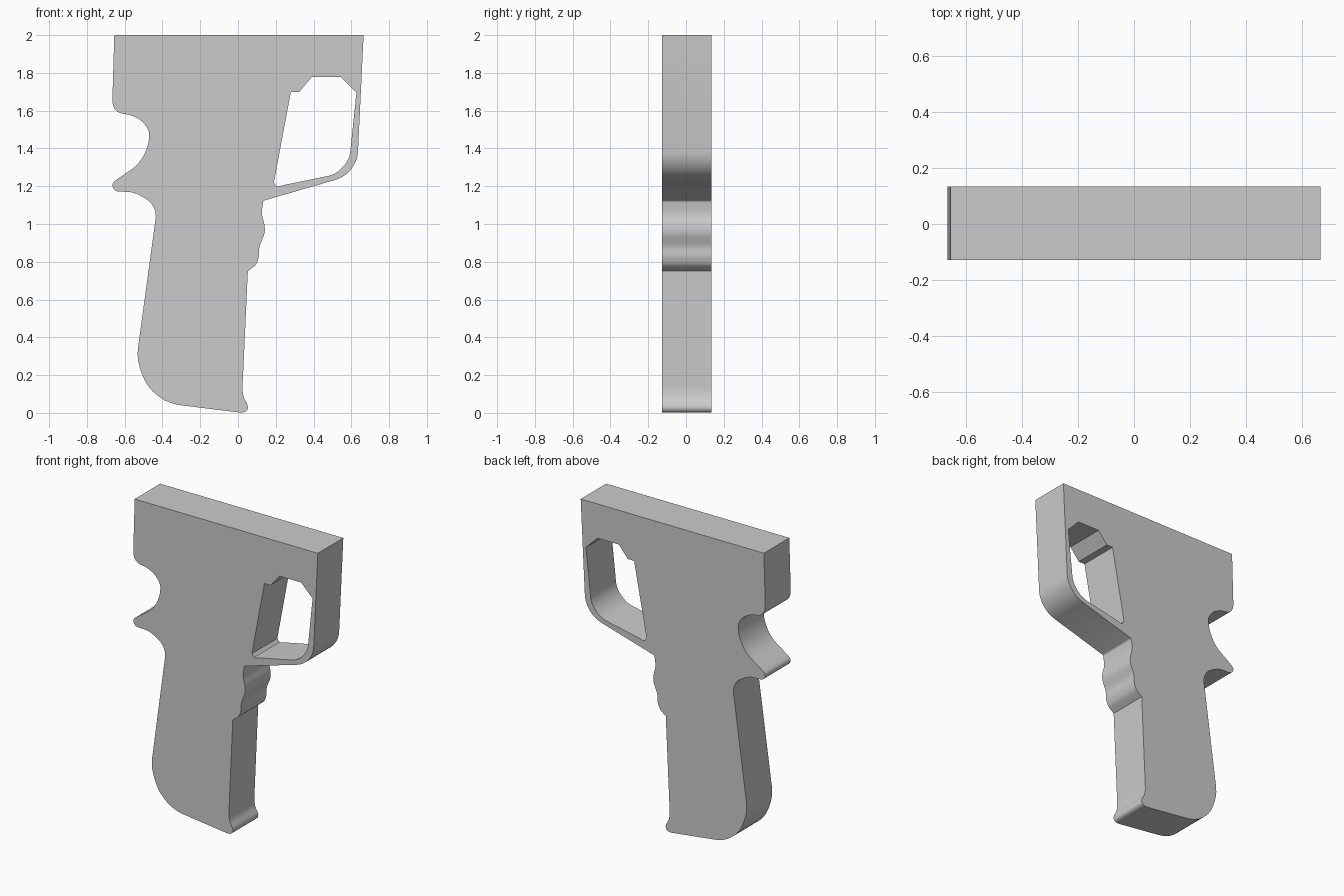
import bpy
from mathutils import Vector

if "Cube" in bpy.data.objects:
    bpy.data.objects.remove(bpy.data.objects["Cube"])

GREY = bpy.data.materials.new("plain grey")
GREY.diffuse_color = (0.6, 0.6, 0.6, 1)
GREY.use_nodes = True
GREY.node_tree.nodes["Principled BSDF"].inputs["Base Color"].default_value = GREY.diffuse_color


def trace(runs, steps=5):
    """Closed outline: smooth curve through each run, straight lines between runs."""
    runs = [[Vector(p) for p in run] for run in runs]
    out = []
    for i, run in enumerate(runs):
        before, after = runs[i - 1][-1], runs[(i + 1) % len(runs)][0]
        n = len(run)
        tangents = []
        for k, p in enumerate(run):
            if k == 0:
                t = p - before
            elif k == n - 1:
                t = after - p
            else:
                t = run[k + 1] - run[k - 1]
            tangents.append(t.normalized())
        for k in range(n - 1):
            a, b = run[k], run[k + 1]
            length = (b - a).length
            for s in range(steps):
                t = s / steps
                out.append(a * (2*t**3 - 3*t**2 + 1) + b * (3*t**2 - 2*t**3)
                           + tangents[k] * length * (t**3 - 2*t**2 + t)
                           + tangents[k + 1] * length * (t**3 - t**2))
        out.append(run[-1])
    return out


# outer silhouette (x, z)
silhouette = trace([
    [(-0.655, 2.0)],
    # upper back notch and thumb spur
    [(-0.665, 1.66), (-0.642, 1.597), (-0.56, 1.573), (-0.503, 1.538), (-0.47, 1.475),
     (-0.498, 1.365), (-0.565, 1.288)],
    [(-0.645, 1.233), (-0.665, 1.203), (-0.635, 1.172)],
    [(-0.58, 1.17), (-0.49, 1.135), (-0.447, 1.09), (-0.436, 1.03)],
    # rounded heel of the handle
    [(-0.53, 0.34), (-0.495, 0.175), (-0.41, 0.08), (-0.30, 0.04)],
    [(0.0, 0.003), (0.042, 0.008), (0.052, 0.035), (0.03, 0.085), (0.024, 0.14)],
    # finger ridges
    [(0.052, 0.75)],
    [(0.085, 0.775), (0.11, 0.825), (0.114, 0.88), (0.14, 0.95), (0.14, 0.995),
     (0.127, 1.05), (0.131, 1.10), (0.14, 1.125)],
    # front corner of the guard
    [(0.51, 1.232), (0.595, 1.285), (0.635, 1.38)],
    [(0.665, 2.0)],
])

# finger opening
opening = trace([
    [(0.19, 1.22)], [(0.28, 1.70)], [(0.325, 1.70)], [(0.39, 1.777)],
    [(0.545, 1.777)], [(0.627, 1.695)],
    [(0.594, 1.38), (0.556, 1.302), (0.48, 1.255)],
    [(0.25, 1.208), (0.2, 1.205)],
])

# filled 2D curve with a hole, extruded to the slab thickness
curve = bpy.data.curves.new("handle_profile", 'CURVE')
curve.dimensions = '2D'
curve.fill_mode = 'BOTH'
curve.extrude = 0.131
for loop in (silhouette, opening):
    spline = curve.splines.new('POLY')
    spline.points.add(len(loop) - 1)
    for sp, p in zip(spline.points, loop):
        sp.co = (p.x, p.y, 0, 1)
    spline.use_cyclic_u = True

handle = bpy.data.objects.new("pistol_grip_handle", curve)
bpy.context.collection.objects.link(handle)
handle.rotation_euler.x = 1.5707963
handle.location.y = 0.003
curve.materials.append(GREY)

# turn into a mesh with welded, crisp edges
bpy.context.view_layer.objects.active = handle
handle.select_set(True)
bpy.ops.object.convert(target='MESH')
bpy.ops.object.mode_set(mode='EDIT')
bpy.ops.mesh.select_all(action='SELECT')
bpy.ops.mesh.remove_doubles(threshold=0.0005)
bpy.ops.mesh.normals_make_consistent(inside=False)
bpy.ops.object.mode_set(mode='OBJECT')
bpy.ops.object.shade_smooth_by_angle(angle=0.52)
